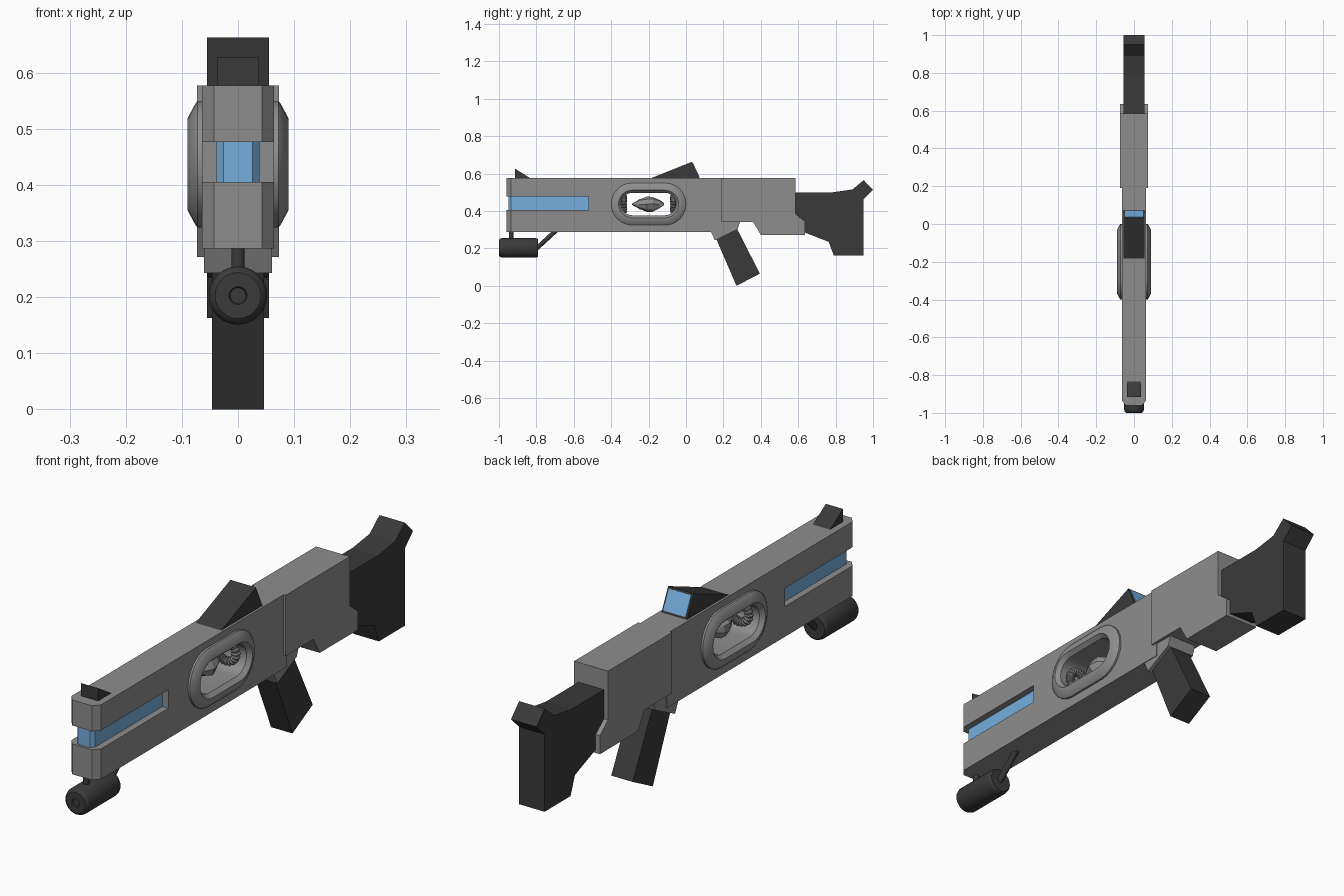
import bpy, bmesh, math, random
from mathutils import Vector

if "Cube" in bpy.data.objects:
    bpy.data.objects.remove(bpy.data.objects["Cube"])

def mat(name, rgb):
    m = bpy.data.materials.new(name)
    m.diffuse_color = (*rgb, 1)
    m.use_nodes = True
    m.node_tree.nodes["Principled BSDF"].inputs["Base Color"].default_value = m.diffuse_color
    return m

GREY = mat("grey_metal", (0.27, 0.27, 0.27))
DARK = mat("dark_polymer", (0.042, 0.042, 0.042))
BLUE = mat("blue_glow", (0.18, 0.42, 0.72))
CY, CZ = -0.2, 0.437          # centre of the chamber window

def obj(name, bm, m, smooth=False):
    bmesh.ops.recalc_face_normals(bm, faces=bm.faces)
    me = bpy.data.meshes.new(name)
    bm.to_mesh(me)
    bm.free()
    o = bpy.data.objects.new(name, me)
    bpy.context.collection.objects.link(o)
    me.materials.append(m)
    if smooth:
        bpy.ops.object.select_all(action='DESELECT')
        o.select_set(True)
        bpy.context.view_layer.objects.active = o
        bpy.ops.object.shade_smooth_by_angle(angle=math.radians(35))
    return o

def loft(name, loops, m, cyclic=False, smooth=False):
    """Skin equal-length closed loops; cap the ends unless cyclic."""
    bm = bmesh.new()
    rows = [[bm.verts.new(p) for p in l] for l in loops]
    n = len(rows[0])
    pairs = list(zip(rows, rows[1:])) + ([(rows[-1], rows[0])] if cyclic else [])
    for a, b in pairs:
        for i in range(n):
            j = (i + 1) % n
            bm.faces.new((a[i], a[j], b[j], b[i]))
    if not cyclic:
        bm.faces.new(rows[0])
        bm.faces.new(rows[-1])
    return obj(name, bm, m, smooth)

def side_prism(name, yz, w, m):
    return loft(name, [[(x, y, z) for y, z in yz] for x in (-w, w)], m)

def plan_prism(name, xy, z0, z1, m):
    return loft(name, [[(x, y, z) for x, y in xy] for z in (z0, z1)], m)

def nose(w, c, y0, y1, d):
    """Plan outline with chamfered front corners."""
    return [(-w, y1), (-w, y0 + d), (-c, y0), (c, y0), (w, y0 + d), (w, y1)]

def stadium(r, x, half=0.087, seg=12):
    pts = []
    for s, start in ((1, -90), (-1, 90)):
        for i in range(seg + 1):
            a = math.radians(start + 180 * i / seg)
            pts.append((x, CY + s * half + r * math.cos(a), CZ + r * math.sin(a)))
    return pts

def lathe_y(name, prof, z, m, n=24, smooth=True):
    loops = [[(r * math.cos(2 * math.pi * i / n), y, z + r * math.sin(2 * math.pi * i / n))
              for i in range(n)] for y, r in prof]
    return loft(name, loops, m, smooth=smooth)

def rod(name, a, b, r, m):
    a, b = Vector(a), Vector(b)
    q = (b - a).to_track_quat('Z', 'Y')
    circ = [q @ Vector((r * math.cos(i * math.pi / 6), r * math.sin(i * math.pi / 6), 0))
            for i in range(12)]
    return loft(name, [[p + c for c in circ] for p in (a, b)], m, smooth=True)

def cut(target, cutter):
    cutter.hide_render = True
    mod = target.modifiers.new("cut", 'BOOLEAN')
    mod.object, mod.operation, mod.solver = cutter, 'DIFFERENCE', 'EXACT'
    bpy.context.view_layer.objects.active = target
    bpy.ops.object.modifier_apply(modifier=mod.name)
    bpy.data.objects.remove(cutter)

# Fore body with front slot and chamber window
body = plan_prism("fore_body", nose(0.064, 0.043, -0.96, 0.21, 0.025), 0.287, 0.577, GREY)
cut(body, side_prism("slot_cutter", [(-1.1, 0.405), (-0.52, 0.405), (-0.52, 0.477), (-1.1, 0.477)], 0.2, GREY))
cut(body, loft("window_cutter", [stadium(0.085, x) for x in (-0.2, 0.2)], GREY))
plan_prism("glow_strip", nose(0.038, 0.026, -0.95, -0.515, 0.014), 0.403, 0.479, BLUE)

# Chamber bezel lining the window on both sides
sec = [(0.113, 0.072), (0.108, 0.076), (0.082, 0.09), (0.074, 0.09), (0.06, 0.074)]
sec += [(r, -x) for r, x in reversed(sec)]
loft("chamber_bezel", [stadium(r, x) for r, x in sec], GREY, cyclic=True, smooth=True)

# Faceted core inside the chamber
random.seed(4)
core = lathe_y("chamber_core", [(-0.286, 0.003), (-0.25, 0.026), (-0.21, 0.043), (-0.18, 0.041),
                                (-0.14, 0.02), (-0.12, 0.003)], CZ, GREY, n=9, smooth=False)
for v in core.data.vertices:
    v.co += Vector([random.uniform(-0.004, 0.004) for _ in range(3)])

# Wound coils at both ends of the chamber
def torus(name, R, r, n, k, y, ripple):
    loops = []
    for i in range(n):
        a = 2 * math.pi * i / n
        rr = r * (0.75 if ripple and i % 4 in (2, 3) else 1)
        loops.append([((R + rr * math.cos(t)) * math.cos(a), y + rr * math.sin(t),
                       CZ + (R + rr * math.cos(t)) * math.sin(a))
                      for t in (2 * math.pi * j / k for j in range(k))])
    return loft(name, loops, GREY, cyclic=True, smooth=True)

for tag, y in (("front", -0.332), ("rear", -0.068)):
    torus(tag + "_coil", 0.038, 0.017, 80, 12, y, True)

# Receiver, grip and stock
side_prism("receiver", [(0.19, 0.577), (0.585, 0.577), (0.585, 0.385), (0.635, 0.345), (0.635, 0.272),
                        (0.4, 0.272), (0.36, 0.34), (0.19, 0.34)], 0.073, GREY)
side_prism("grip_mount", [(0.13, 0.295), (0.155, 0.243), (0.275, 0.302), (0.292, 0.35), (0.2, 0.35)],
           0.061, GREY)
side_prism("grip", [(0.16, 0.255), (0.27, 0.31), (0.395, 0.065), (0.27, 0.0)], 0.046, DARK)
side_prism("stock", [(0.57, 0.5), (0.785, 0.5), (0.89, 0.515), (0.95, 0.565), (1.0, 0.513), (0.95, 0.465),
                     (0.95, 0.163), (0.79, 0.163), (0.763, 0.235), (0.635, 0.285), (0.57, 0.285)],
           0.055, DARK)

# Sights, with a blue screen on the rear one
side_prism("rear_sight", [(-0.19, 0.574), (0.032, 0.663), (0.073, 0.574)], 0.055, DARK)
p0, p1 = Vector((0.073, 0.577)), Vector((0.032, 0.663))
n = Vector((0.9, 0.43)) * 0.002
a, b = p0.lerp(p1, 0.08), p0.lerp(p1, 0.92)
side_prism("sight_screen", [a - n, a + n, b + n, b - n], 0.048, BLUE)
side_prism("front_sight", [(-0.915, 0.574), (-0.915, 0.627), (-0.83, 0.574)], 0.037, DARK)

# Under-barrel lamp and its struts
lathe_y("lamp", [(-0.996, 0.003), (-0.996, 0.014), (-1.0, 0.016), (-1.0, 0.041), (-0.995, 0.048),
                 (-0.985, 0.052), (-0.805, 0.052), (-0.795, 0.05), (-0.79, 0.045)], 0.203, DARK)
rod("lamp_post", (0, -0.935, 0.24), (0, -0.935, 0.3), 0.012, DARK)
rod("lamp_brace", (0, -0.81, 0.19), (0, -0.69, 0.3), 0.012, DARK)
